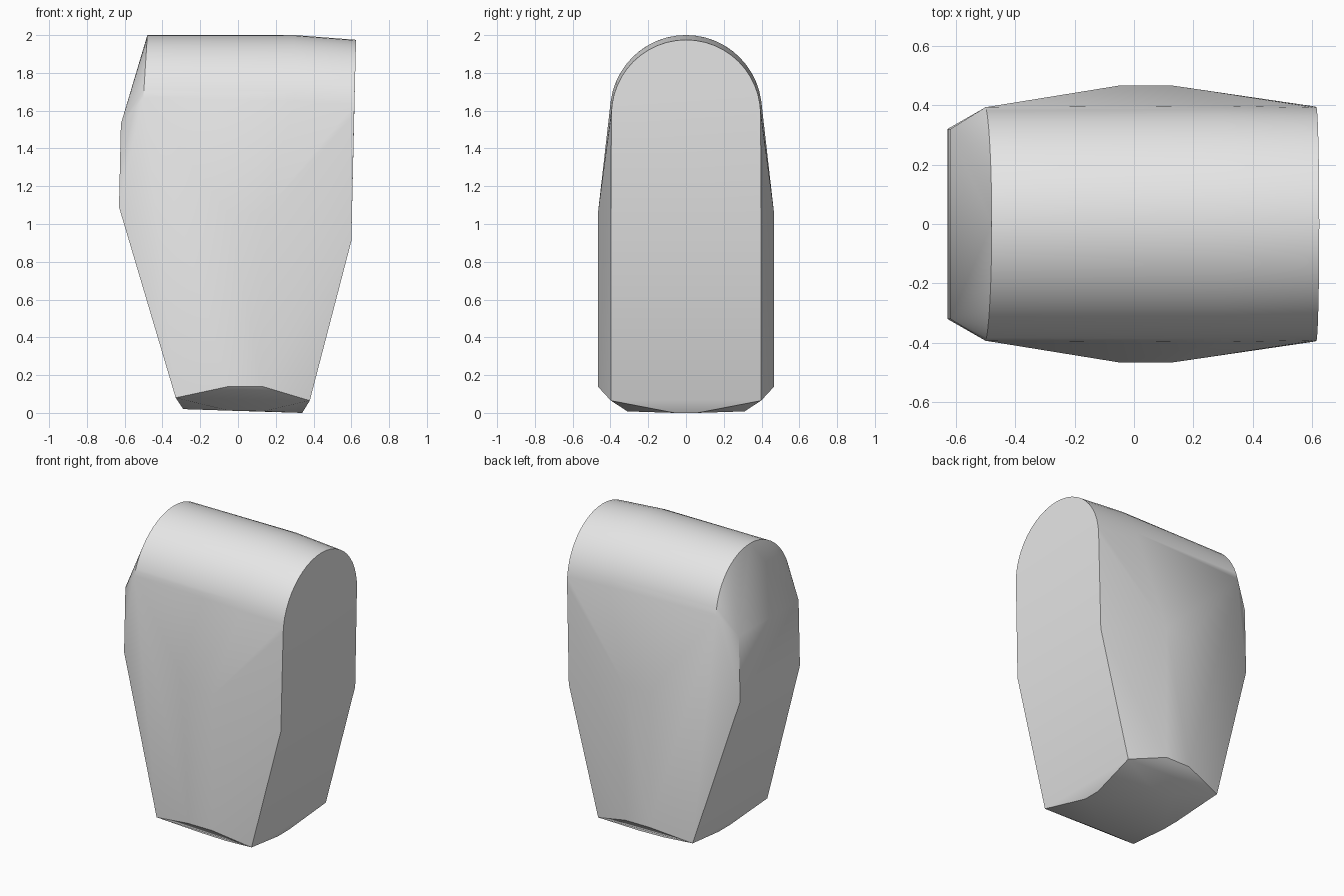
import bpy, bmesh, math

cube = bpy.data.objects.get("Cube")
if cube:
    bpy.data.objects.remove(cube, do_unlink=True)

# Single plain grey
grey = bpy.data.materials.new("light_grey")
grey.use_nodes = True
colour = (0.8, 0.8, 0.8, 1)
grey.diffuse_color = colour
grey.node_tree.nodes["Principled BSDF"].inputs["Base Color"].default_value = colour

STEPS = 24
points = []


def arch(x, lean, radius, centre_z, start):
    """Rounded top rib; the rib leans along x as it drops."""
    for i in range(STEPS + 1):
        a = math.radians(start) + math.radians(180 - 2 * start) * i / STEPS
        drop = 1 - math.sin(a)
        points.append((x + lean * drop, radius * math.cos(a), centre_z + radius * math.sin(a)))


def mirrored(corners):
    for x, y, z in corners:
        points.extend([(x, y, z), (x, -y, z)])


# Rounded top: bevelled end rim, middle rib, flat end rim
arch(-0.48, -0.025, 0.4, 1.6, 10)
arch(0.3, 0, 0.402, 1.598, 0)
arch(0.625, -0.01, 0.395, 1.58, 0)

# Narrow end panel and its lower corner
mirrored([(-0.62, 0.32, 1.53), (-0.63, 0.32, 1.09), (-0.33, 0.4, 0.08)])
# Flat wide end
mirrored([(0.6, 0.398, 0.91), (0.38, 0.398, 0.065)])
# Swollen sides
mirrored([(x, 0.467, z) for x in (-0.05, 0.13) for z in (0.14, 1.05)])
# Chamfered underside
mirrored([(-0.05, 0.31, 0.012), (0.13, 0.31, 0.008), (-0.29, 0.06, 0.02), (0.34, 0.06, 0)])

# Wrap the ribs and corners in one convex shell
bm = bmesh.new()
for p in points:
    bm.verts.new(p)
hull = bmesh.ops.convex_hull(bm, input=bm.verts[:])
loose = [v for v in bm.verts if not v.link_faces]
bmesh.ops.delete(bm, geom=loose, context='VERTS')
bmesh.ops.dissolve_limit(bm, angle_limit=math.radians(0.5), verts=bm.verts[:], edges=bm.edges[:])
bmesh.ops.recalc_face_normals(bm, faces=bm.faces[:])

mesh = bpy.data.meshes.new("rounded_block")
bm.to_mesh(mesh)
bm.free()
mesh.materials.append(grey)
block = bpy.data.objects.new("rounded_block", mesh)
bpy.context.collection.objects.link(block)

bpy.ops.object.select_all(action='DESELECT')
block.select_set(True)
bpy.context.view_layer.objects.active = block
bpy.ops.object.shade_smooth_by_angle(angle=math.radians(30))
